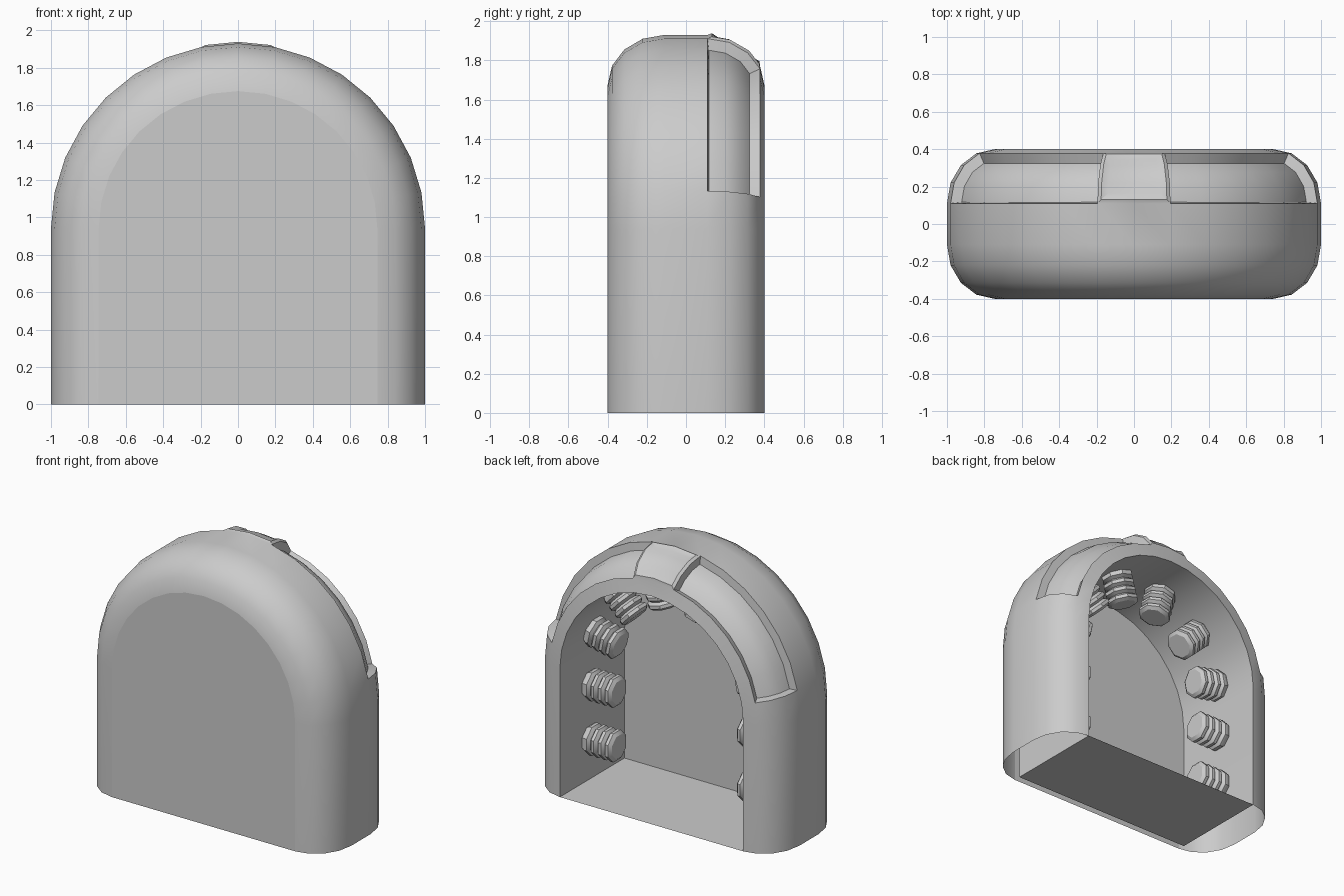
import bpy, bmesh
from math import sin, cos, pi, atan2, degrees, radians
from mathutils import Matrix, Vector

cube = bpy.data.objects.get("Cube")
if cube:
    bpy.data.objects.remove(cube, do_unlink=True)

SPRING = 0.94      # height where the arch begins
WALL = 0.255       # rounding width, also shell thickness
DEPTH = 0.40       # half depth
STEPS = 16         # arch segments

grey = bpy.data.materials.new("plain_grey")
grey.use_nodes = True
grey.diffuse_color = (0.6, 0.6, 0.6, 1)
grey.node_tree.nodes["Principled BSDF"].inputs["Base Color"].default_value = (0.6, 0.6, 0.6, 1)


def arch(y, inset):
    """Points of the arch outline, from one foot to the other."""
    rx, rz = 1 - inset, 0.99 - inset
    pts = [(rx, y, 0)]
    for i in range(STEPS + 1):
        a = pi * i / STEPS
        pts.append((rx * cos(a), y, SPRING + rz * sin(a)))
    return pts + [(-rx, y, 0)]


def loft(bm, rings, closed=False):
    """Skin a list of point rings with quads and return the vertex rings."""
    rows = [[bm.verts.new(p) for p in ring] for ring in rings]
    for a, b in zip(rows, rows[1:]):
        n = len(a)
        for i in range(n if closed else n - 1):
            j = (i + 1) % n
            bm.faces.new((a[i], a[j], b[j], b[i]))
    return rows


def finish(bm, name):
    """Smooth shading with sharp creases, large caps kept flat."""
    bm.normal_update()
    for f in bm.faces:
        f.smooth = len(f.verts) <= 4
    for e in bm.edges:
        e.smooth = e.calc_face_angle(0) < radians(32)
    mesh = bpy.data.meshes.new(name)
    bm.to_mesh(mesh)
    bm.free()
    mesh.materials.append(grey)
    obj = bpy.data.objects.new(name, mesh)
    bpy.context.collection.objects.link(obj)
    return obj


# Outer shell: arch swept through a rounded depth profile
quarter = [(0.11 + 0.29 * sin(t * pi / 8), WALL * (1 - cos(t * pi / 8))) for t in range(5)]
profile = [(-y, d) for y, d in reversed(quarter)] + quarter
bm = bmesh.new()
rows = loft(bm, [arch(y, d) for y, d in profile])
front = bm.faces.new(rows[0])
bmesh.ops.recalc_face_normals(bm, faces=bm.faces[:])
if front.normal.y > 0:
    bmesh.ops.reverse_faces(bm, faces=bm.faces[:])
bm.normal_update()

# Sort the rear shoulder faces into the two side channels and the top tab
groups = {"left": [], "right": [], "tab": []}
for f in bm.faces:
    c = f.calc_center_median()
    angle = degrees(atan2(c.x, c.z - SPRING))
    if 0.12 < c.y < 0.37 and abs(angle) < 78 and f is not front:
        key = "tab" if abs(angle) < 11 else "left" if angle > 0 else "right"
        groups[key].append(f)


def press(faces, thickness, depth):
    bmesh.ops.inset_region(bm, faces=faces, thickness=thickness, depth=depth,
                           use_boundary=True, use_even_offset=True)
    bm.normal_update()


press(groups["left"], 0.016, -0.055)
press(groups["right"], 0.016, -0.055)
press(groups["tab"], 0.02, 0.012)
press(groups["tab"], 0.035, -0.015)
finish(bm, "outer_shell")

# Cavity lining with its front wall
bm = bmesh.new()
rows = loft(bm, [arch(DEPTH, WALL), arch(-0.35, WALL)])
bm.faces.new(rows[1])
bmesh.ops.recalc_face_normals(bm, faces=bm.faces[:])
back = max(bm.faces, key=lambda f: f.calc_area())
if back.normal.y < 0:
    bmesh.ops.reverse_faces(bm, faces=bm.faces[:])
finish(bm, "cavity_lining")

# Cavity floor
bm = bmesh.new()
w = 1 - WALL
bm.faces.new([bm.verts.new(p) for p in
              ((-w, -0.35, 0), (w, -0.35, 0), (w, DEPTH, 0), (-w, DEPTH, 0))])
finish(bm, "cavity_floor")

# Ribbed studs spaced evenly along the lining, pointing inward
RIBS, PITCH, SIDES = 4, 0.058, 8
outline = [(-0.02, 0.088)]
for k in range(RIBS):
    outline += [((k + 0.3) * PITCH, 0.113), ((k + 0.7) * PITCH, 0.113), ((k + 1) * PITCH, 0.088)]


def stud(name, foot, inward):
    across = Vector((0, 1, 0))
    frame = Matrix((inward, across, inward.cross(across))).transposed()
    bm = bmesh.new()
    rings = []
    for h, r in outline:
        rings.append([foot + frame @ Vector((h, r * cos(2 * pi * (i + 0.5) / SIDES),
                                             r * sin(2 * pi * (i + 0.5) / SIDES)))
                      for i in range(SIDES)])
    rows = loft(bm, rings, closed=True)
    bm.faces.new(rows[0])
    bm.faces.new(rows[-1])
    bmesh.ops.recalc_face_normals(bm, faces=bm.faces[:])
    finish(bm, name)


radius = 0.74
for side, label in ((1, "left"), (-1, "right")):
    for n in range(5):
        run = 0.3 + 0.4 * n
        a = max(0, run - SPRING) / radius
        foot = Vector((side * radius * cos(a), 0.05, min(run, SPRING) + radius * sin(a)))
        stud(f"ribbed_stud_{label}_{n + 1}", foot, Vector((-side * cos(a), 0, -sin(a))))
